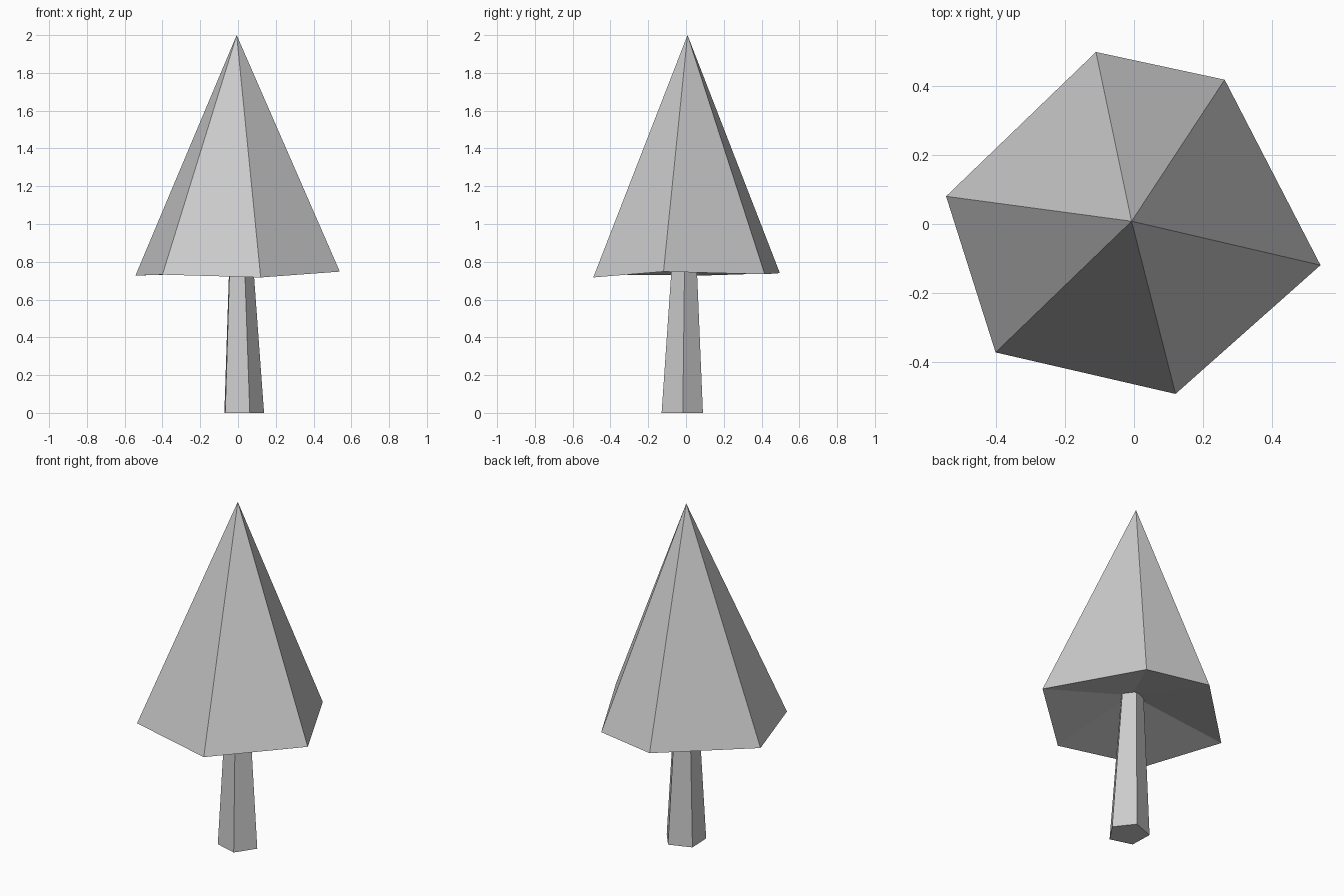
import bpy
import bmesh
from math import cos, sin, tau, radians

cube = bpy.data.objects.get("Cube")
if cube:
    bpy.data.objects.remove(cube, do_unlink=True)


def make_material(name, colour):
    mat = bpy.data.materials.new(name)
    mat.use_nodes = True
    mat.diffuse_color = colour
    mat.node_tree.nodes["Principled BSDF"].inputs["Base Color"].default_value = colour
    return mat


def finish(bm, name, mat):
    bmesh.ops.recalc_face_normals(bm, faces=bm.faces)
    mesh = bpy.data.meshes.new(name)
    bm.to_mesh(mesh)
    bm.free()
    mesh.materials.append(mat)
    obj = bpy.data.objects.new(name, mesh)
    bpy.context.collection.objects.link(obj)
    return obj


def fan(bm, ring, tip):
    for a, b in zip(ring, ring[1:] + ring[:1]):
        bm.faces.new((a, b, tip))


grey = make_material("plain grey", (0.6, 0.6, 0.6, 1.0))

# Canopy: uneven six-sided cone with a hollowed underside
rim = [(-0.11, 0.497, 0.74), (-0.543, 0.08, 0.727), (-0.40, -0.371, 0.732),
       (0.12, -0.491, 0.717), (0.539, -0.119, 0.748), (0.262, 0.417, 0.734)]
bm = bmesh.new()
ring = [bm.verts.new(p) for p in rim]
fan(bm, ring, bm.verts.new((-0.007, 0.008, 2.0)))
fan(bm, ring, bm.verts.new((0.01, -0.009, 0.857)))
finish(bm, "canopy", grey)

# Trunk: tapered, slightly leaning five-sided post
SIDES = 5
TURN = radians(2)
bm = bmesh.new()
rings = []
for x, y, z, radius in ((0.023, -0.021, 0.0, 0.115), (0.01, -0.009, 0.86, 0.065)):
    angles = [TURN + tau * i / SIDES for i in range(SIDES)]
    rings.append([bm.verts.new((x + radius * cos(a), y + radius * sin(a), z))
                  for a in angles])
low, high = rings
for i in range(SIDES):
    j = (i + 1) % SIDES
    bm.faces.new((low[i], low[j], high[j], high[i]))
bm.faces.new(low)
bm.faces.new(high)
finish(bm, "trunk", grey)
